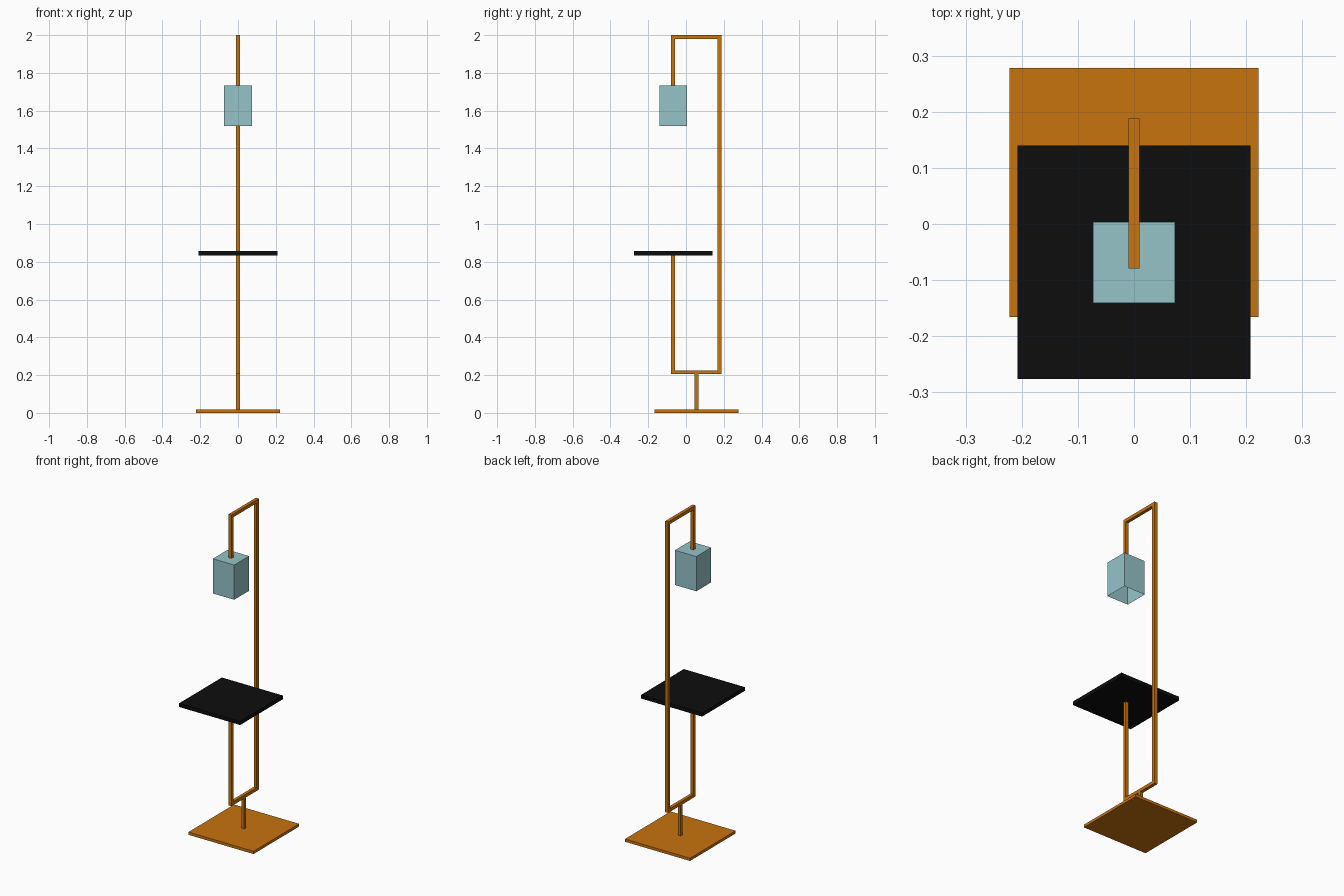
import bpy, bmesh
from mathutils import Vector

if "Cube" in bpy.data.objects:
    bpy.data.objects.remove(bpy.data.objects["Cube"])


def material(name, rgb):
    m = bpy.data.materials.new(name)
    m.diffuse_color = (*rgb, 1)
    m.use_nodes = True
    m.node_tree.nodes["Principled BSDF"].inputs["Base Color"].default_value = m.diffuse_color
    return m


ORANGE = material("orange metal", (0.578, 0.172, 0.004))
BLACK = material("black top", (0.004, 0.004, 0.004))
GLASS = material("pale teal shade", (0.30, 0.546, 0.584))


def finish(name, bm, mat):
    bmesh.ops.recalc_face_normals(bm, faces=bm.faces)
    mesh = bpy.data.meshes.new(name)
    bm.to_mesh(mesh)
    bm.free()
    mesh.materials.append(mat)
    ob = bpy.data.objects.new(name, mesh)
    bpy.context.collection.objects.link(ob)
    return ob


def box(name, mat, lo, hi, open_bottom=False):
    bm = bmesh.new()
    bmesh.ops.create_cube(bm, size=1)
    for v in bm.verts:
        v.co = Vector([(a + b) / 2 + c * (b - a) for a, b, c in zip(lo, hi, v.co)])
    bm.normal_update()
    if open_bottom:
        bottom = [f for f in bm.faces if f.normal.z < -0.9]
        bmesh.ops.delete(bm, geom=bottom, context='FACES_ONLY')
    return finish(name, bm, mat)


def square_tube(name, mat, path, r):
    """Sweep a square section along a right-angled (y, z) path with mitred corners."""
    pts = [Vector(p) for p in path]
    dirs = [(b - a).normalized() for a, b in zip(pts, pts[1:])]
    bm = bmesh.new()
    rings = []
    for i, p in enumerate(pts):
        near = {0: dirs[:1], len(pts) - 1: dirs[-1:]}.get(i, dirs[i - 1:i + 1])
        side = sum((Vector((-d.y, d.x)) for d in near), Vector((0, 0))) * r
        rings.append([bm.verts.new((x, *(p + side * s)))
                      for x, s in ((-r, -1), (r, -1), (r, 1), (-r, 1))])
    for a, b in zip(rings, rings[1:]):
        for k in range(4):
            n = (k + 1) % 4
            bm.faces.new((a[k], a[n], b[n], b[k]))
    bm.faces.new(rings[0])
    bm.faces.new(rings[-1])
    return finish(name, bm, mat)


# Floor plate and short stem
box("base_plate", ORANGE, (-0.222, -0.166, 0), (0.222, 0.278, 0.017))
box("stem", ORANGE, (-0.01, 0.046, 0.017), (0.01, 0.066, 0.205))

# Bent frame: from under the table, around the back, to the lamp
square_tube("frame", ORANGE, [(-0.069, 0.834), (-0.069, 0.215), (0.178, 0.215),
                              (0.178, 1.99), (-0.069, 1.99), (-0.069, 1.733)], 0.01)

# Table top
box("table_top", BLACK, (-0.208, -0.276, 0.834), (0.208, 0.140, 0.857))

# Lamp shade, open underneath
box("lamp_shade", GLASS, (-0.073, -0.141, 1.519), (0.073, 0.004, 1.733), open_bottom=True)
